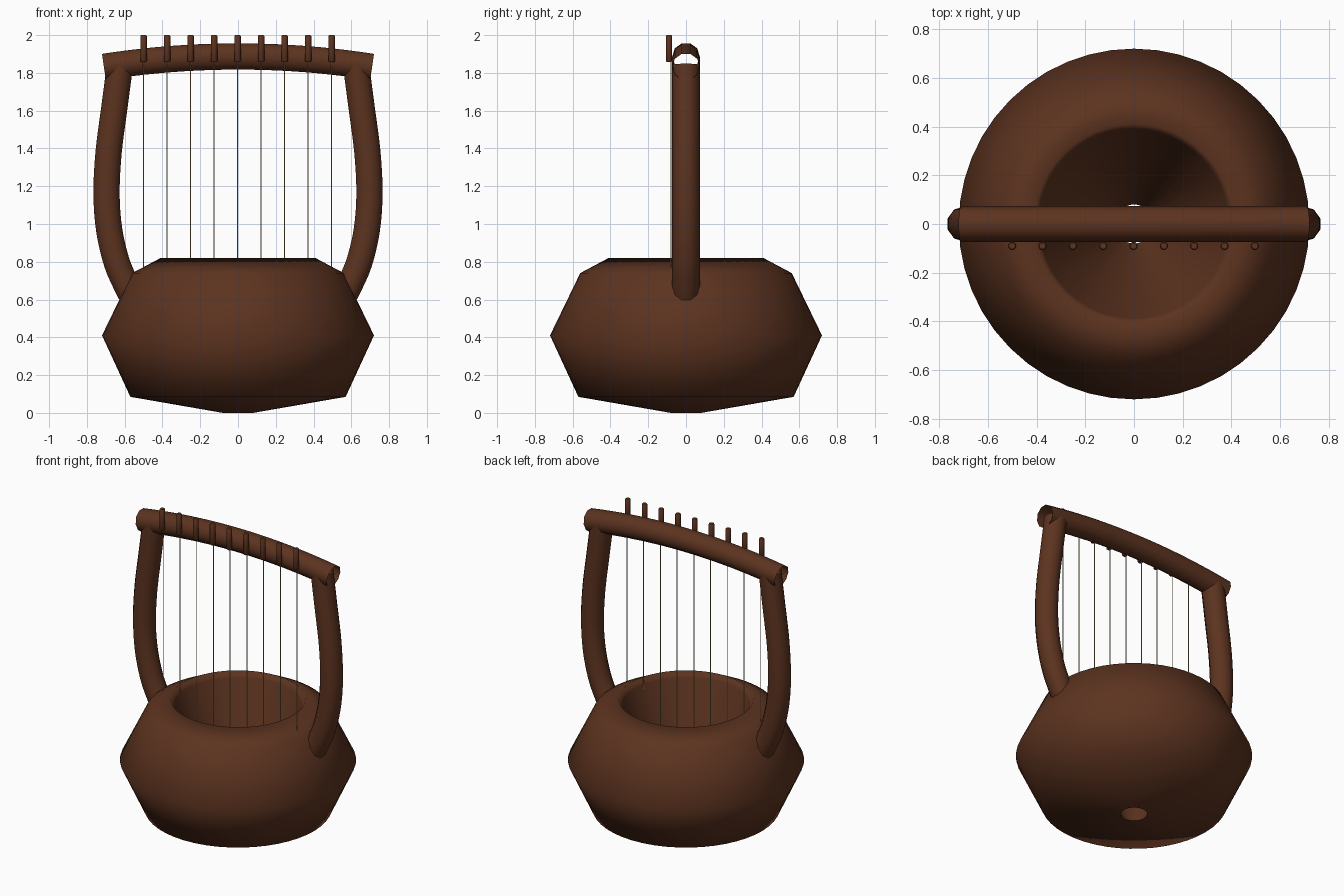
import bpy, bmesh, math
from mathutils import Vector

if "Cube" in bpy.data.objects:
    bpy.data.objects.remove(bpy.data.objects["Cube"])


def material(name, rgb):
    m = bpy.data.materials.new(name)
    m.diffuse_color = (*rgb, 1)
    m.use_nodes = True
    m.node_tree.nodes["Principled BSDF"].inputs["Base Color"].default_value = m.diffuse_color
    return m


WOOD = material("dark_brown_wood", (0.107, 0.033, 0.014))
GUT = material("string_gold", (0.5, 0.38, 0.17))


def skin(name, rings, mat, cap=False):
    """Bridge a list of closed rings into one smooth surface."""
    bm = bmesh.new()
    loops = [[bm.verts.new(p) for p in ring] for ring in rings]
    n = len(loops[0])
    for a, b in zip(loops, loops[1:]):
        for i in range(n):
            j = (i + 1) % n
            bm.faces.new((a[i], a[j], b[j], b[i]))
    for f in bm.faces:
        f.smooth = True
    if cap:
        bm.faces.new(loops[0][::-1])
        bm.faces.new(loops[-1])
    me = bpy.data.meshes.new(name)
    bm.to_mesh(me)
    bm.free()
    me.materials.append(mat)
    ob = bpy.data.objects.new(name, me)
    bpy.context.collection.objects.link(ob)
    return ob


def circle(x, y, z, r, n):
    return [(x + r * math.cos(2 * math.pi * i / n),
             y + r * math.sin(2 * math.pi * i / n), z) for i in range(n)]


def lathe(name, profile, mat, n=48):
    return skin(name, [circle(0, 0, z, r, n) for r, z in profile], mat)


def tube(name, path, r, mat, n=10):
    """Open tube along a path of (x, z) points in the y = 0 plane."""
    pts = [Vector(p) for p in path]
    rings = []
    for k, p in enumerate(pts):
        t = (pts[min(k + 1, len(pts) - 1)] - pts[max(k - 1, 0)]).normalized()
        side = Vector((t.y, -t.x))
        ring = []
        for i in range(n):
            a = 2 * math.pi * i / n + math.pi / 2
            q = p + side * (r * math.cos(a))
            ring.append((q.x, r * math.sin(a), q.y))
        rings.append(ring)
    return skin(name, rings, mat)


def smooth_path(pts, steps=5):
    """Catmull-Rom curve through the points."""
    v = [Vector(p) for p in pts]
    v = [2 * v[0] - v[1]] + v + [2 * v[-1] - v[-2]]
    out = []
    for a, b, c, d in zip(v, v[1:], v[2:], v[3:]):
        for s in range(steps):
            t = s / steps
            out.append(0.5 * (2 * b + (c - a) * t + (2 * a - 5 * b + 4 * c - d) * t ** 2
                              + (3 * b - a - 3 * c + d) * t ** 3))
    return out + [v[-2]]


# Bowl: outer wall with a rounded rim, and a funnel-shaped inside down to the hole
lathe("bowl", [(0.08, 0), (0.57, 0.085), (0.72, 0.41), (0.56, 0.74),
               (0.41, 0.82), (0.39, 0.785)], WOOD)
lathe("bowl_inside", [(0.39, 0.785), (0.08, 0)], WOOD)

# Two curved arms
arm = smooth_path([(0.55, 0.60), (0.592, 0.68), (0.643, 0.80), (0.682, 0.97),
                   (0.696, 1.16), (0.685, 1.38), (0.654, 1.62), (0.625, 1.84)])
for side, label in ((-1, "left"), (1, "right")):
    tube(label + "_arm", [(side * p.x, p.y) for p in arm], 0.073, WOOD)

# Arched crossbar, open at both ends
bar = [(0.71 * k / 10, 1.887 - 0.055 * (k / 10) ** 2) for k in range(-10, 11)]
tube("crossbar", bar, 0.073, WOOD)

# Nine strings with their tuning pegs
for i in range(9):
    x = -0.5 + 0.1245 * i
    skin(f"string_{i + 1}", [circle(x, -0.08, z, 0.0028, 8) for z in (0.5, 1.88)], GUT, True)
    skin(f"peg_{i + 1}", [circle(x, -0.09, z, r, 12) for z, r in
                          ((1.858, 0.013), (1.863, 0.017), (1.995, 0.017), (2.0, 0.013))],
         WOOD, True)
